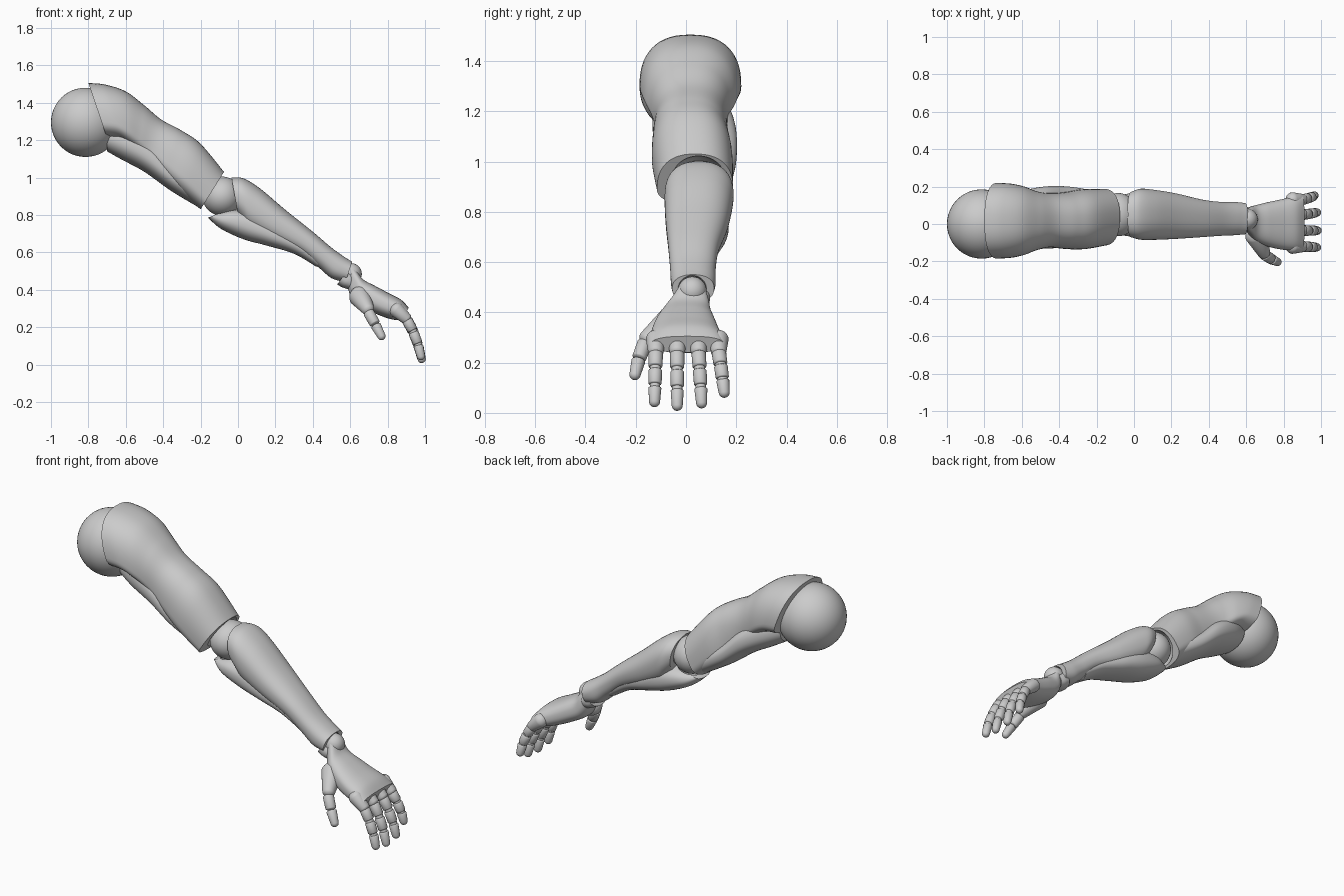
import bpy, bmesh, math
from mathutils import Vector

cube = bpy.data.objects.get("Cube")
if cube:
    bpy.data.objects.remove(cube)

grey = bpy.data.materials.new("matte grey")
grey.use_nodes = True
grey.diffuse_color = (0.6, 0.6, 0.6, 1)
grey.node_tree.nodes["Principled BSDF"].inputs["Base Color"].default_value = (0.6, 0.6, 0.6, 1)


def finish(name, bm):
    bmesh.ops.recalc_face_normals(bm, faces=bm.faces)
    mesh = bpy.data.meshes.new(name)
    bm.to_mesh(mesh)
    bm.free()
    mesh.materials.append(grey)
    obj = bpy.data.objects.new(name, mesh)
    bpy.context.collection.objects.link(obj)
    return obj


def smooth(obj):
    bpy.ops.object.select_all(action='DESELECT')
    obj.select_set(True)
    bpy.context.view_layer.objects.active = obj
    bpy.ops.object.shade_smooth_by_angle(angle=math.radians(38))


def ball(name, centre, radius, scale=(1, 1, 1)):
    bm = bmesh.new()
    bmesh.ops.create_uvsphere(bm, u_segments=48, v_segments=24, radius=radius)
    for v in bm.verts:
        v.co = Vector(c * s for c, s in zip(v.co, scale)) + Vector(centre)
    obj = finish(name, bm)
    smooth(obj)
    return obj


def spline(p, t):
    """Catmull-Rom through the stations"""
    i = min(int(t), len(p) - 2)
    f = t - i
    a, b, c, d = p[max(i - 1, 0)], p[i], p[i + 1], p[min(i + 2, len(p) - 1)]
    return [0.5 * (2 * q + (r - o) * f + (2 * o - 5 * q + 4 * r - s) * f ** 2
                   + (3 * q - o - 3 * r + s) * f ** 3) for o, q, r, s in zip(a, b, c, d)]


def loft(name, stations, wide=0.5, power=2.3, sides=56, steps=8, sockets=()):
    """Each station: top x, top z, bottom x, bottom z, front y, back y"""
    bm = bmesh.new()
    rings = []
    for k in range((len(stations) - 1) * steps + 1):
        tx, tz, bx, bz, y0, y1 = spline(stations, k / steps)
        ring = []
        for j in range(sides):
            a = 2 * math.pi * j / sides
            c, s = math.cos(a), math.sin(a)
            u = math.copysign(abs(c) ** (2 / power), c)
            w = math.copysign(abs(s) ** (2 / power), s)
            h = wide + w * (1 - wide if w > 0 else wide)
            ring.append(bm.verts.new((bx + (tx - bx) * h, (y0 + y1) / 2 + u * (y1 - y0) / 2,
                                      bz + (tz - bz) * h)))
        rings.append(ring)
    for p, q in zip(rings, rings[1:]):
        for j in range(sides):
            n = (j + 1) % sides
            bm.faces.new((p[j], p[n], q[n], q[j]))
    bm.faces.new(rings[0])
    bm.faces.new(rings[-1])
    obj = finish(name, bm)
    for centre, radius in sockets:
        cutter = ball("socket_cutter", centre, radius)
        cutter.hide_render = True
        bpy.context.view_layer.objects.active = obj
        mod = obj.modifiers.new("socket", 'BOOLEAN')
        mod.operation, mod.object, mod.solver = 'DIFFERENCE', cutter, 'EXACT'
        bpy.ops.object.modifier_apply(modifier=mod.name)
        bpy.data.objects.remove(cutter)
    smooth(obj)
    return obj


def segment(name, a, b, r0, r1, dome0=0.4, dome1=0.4):
    """Tapered capsule from a to b, with adjustable end rounding"""
    a, b = Vector(a), Vector(b)
    axis = b - a
    turn = axis.to_track_quat('Z', 'Y')
    bm = bmesh.new()
    bmesh.ops.create_uvsphere(bm, u_segments=24, v_segments=15, radius=1)
    for v in bm.verts:
        x, y, z = v.co
        r, dome, start = (r1, dome1, axis.length) if z > 0 else (r0, dome0, 0)
        v.co = a + turn @ Vector((x * r, y * r, start + z * r * dome))
    obj = finish(name, bm)
    smooth(obj)


# Shoulder and upper arm
elbow = (-0.085, 0.05, 0.9)
ball("shoulder_ball", (-0.815, 0, 1.295), 0.185)
loft("upper_arm_shell", [
    (-0.80, 1.505, -0.70, 1.21, -0.185, 0.22),
    (-0.71, 1.497, -0.63, 1.20, -0.18, 0.215),
    (-0.60, 1.46, -0.58, 1.17, -0.165, 0.20),
    (-0.50, 1.385, -0.53, 1.13, -0.14, 0.175),
    (-0.41, 1.31, -0.48, 1.08, -0.125, 0.165),
    (-0.30, 1.25, -0.40, 1.00, -0.133, 0.17),
    (-0.20, 1.18, -0.31, 0.92, -0.135, 0.185),
    (-0.075, 1.03, -0.20, 0.83, -0.115, 0.188)],
    wide=0.3, power=2.4, sockets=[(elbow, 0.122)])
loft("upper_arm_underside", [
    (-0.70, 1.30, -0.70, 1.14, -0.10, 0.13),
    (-0.58, 1.28, -0.62, 1.095, -0.13, 0.175),
    (-0.46, 1.20, -0.50, 1.03, -0.132, 0.20),
    (-0.34, 1.08, -0.36, 0.93, -0.12, 0.20),
    (-0.18, 0.97, -0.21, 0.84, -0.08, 0.175)],
    sockets=[(elbow, 0.122)])

# Elbow and forearm
ball("elbow_ball", elbow, 0.105, (1, 1.1, 1))
loft("forearm", [
    (-0.035, 1.0, 0.0, 0.80, -0.07, 0.17),
    (0.03, 0.995, 0.03, 0.76, -0.083, 0.188),
    (0.12, 0.94, 0.06, 0.72, -0.085, 0.185),
    (0.25, 0.83, 0.18, 0.66, -0.08, 0.165),
    (0.40, 0.71, 0.33, 0.595, -0.07, 0.13),
    (0.50, 0.625, 0.43, 0.52, -0.063, 0.118),
    (0.57, 0.575, 0.50, 0.462, -0.06, 0.118),
    (0.61, 0.55, 0.575, 0.44, -0.055, 0.112)],
    sockets=[(elbow, 0.113), ((0.615, 0.025, 0.485), 0.062)])
loft("forearm_underside", [
    (-0.10, 0.81, -0.16, 0.785, -0.02, 0.11),
    (-0.03, 0.83, -0.09, 0.725, -0.06, 0.155),
    (0.08, 0.82, 0.03, 0.67, -0.07, 0.17),
    (0.20, 0.76, 0.15, 0.637, -0.07, 0.16),
    (0.34, 0.68, 0.30, 0.592, -0.058, 0.125),
    (0.46, 0.58, 0.42, 0.522, -0.04, 0.10)],
    sockets=[(elbow, 0.113)])

# Wrist and hand
ball("wrist_ball", (0.605, 0.025, 0.485), 0.057)
loft("wrist_cuff", [
    (0.59, 0.51, 0.53, 0.428, -0.045, 0.095),
    (0.61, 0.49, 0.56, 0.412, -0.045, 0.095),
    (0.63, 0.48, 0.59, 0.402, -0.04, 0.09)])
loft("palm", [
    (0.617, 0.535, 0.585, 0.42, -0.03, 0.075),
    (0.637, 0.50, 0.60, 0.37, -0.055, 0.09),
    (0.67, 0.455, 0.63, 0.33, -0.092, 0.10),
    (0.73, 0.422, 0.69, 0.295, -0.118, 0.115),
    (0.80, 0.385, 0.76, 0.262, -0.135, 0.13),
    (0.87, 0.348, 0.83, 0.24, -0.142, 0.145),
    (0.912, 0.305, 0.885, 0.24, -0.138, 0.15)], power=2.5)
segment("thumb_base", (0.655, -0.065, 0.36), (0.695, -0.155, 0.295), 0.06, 0.034, 1, 0.8)
segment("thumb_inner", (0.70, -0.165, 0.275), (0.73, -0.185, 0.222), 0.03, 0.029)
segment("thumb_tip", (0.739, -0.19, 0.205), (0.767, -0.203, 0.152), 0.028, 0.022, 0.4, 1)

# Fingers: base y, tip y, tip x, tip z
fingers = {"index": (-0.12, -0.125, 0.978, 0.045), "middle": (-0.035, -0.035, 0.982, 0.03),
           "ring": (0.05, 0.062, 0.978, 0.04), "little": (0.13, 0.152, 0.965, 0.082)}
for name, (y0, y1, x, z) in fingers.items():
    base, tip = Vector((0.90, y0, 0.245)), Vector((x, y1, z))
    bow = Vector((0.008, 0, 0.004))
    mid1 = base.lerp(tip, 0.35) + bow
    mid2 = base.lerp(tip, 0.70) + bow
    segment(name + "_knuckle", base - Vector((0.05, 0, -0.045)), base, 0.04, 0.031, 1, 0.7)
    joints = [base, mid1, mid2, tip]
    for i, (a, b) in enumerate(zip(joints, joints[1:])):
        r = 0.029 - 0.0015 * i
        last = i == 2
        segment(f"{name}_finger_{i + 1}", a.lerp(b, 0.17), b if last else b.lerp(a, 0.14),
                r, r - (0.004 if last else 0.001), 0.35, 1 if last else 0.35)
        segment(f"{name}_joint_{i + 1}", a, a.lerp(b, 0.1), r * 0.8, r * 0.8, 1, 1)
